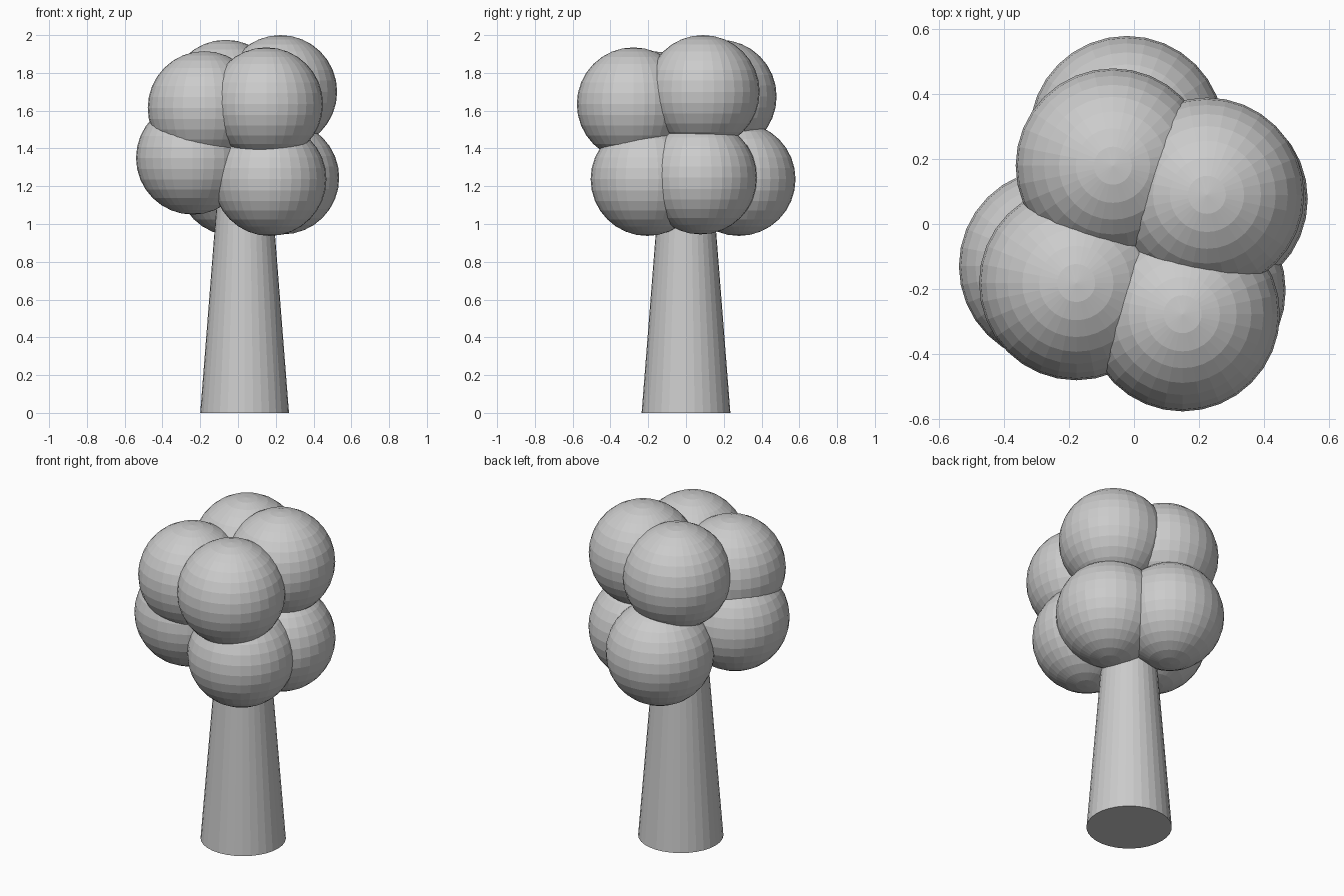
import bpy

cube = bpy.data.objects.get("Cube")
if cube:
    bpy.data.objects.remove(cube, do_unlink=True)

# One plain colour for the whole tree
grey = bpy.data.materials.new("light grey")
grey.use_nodes = True
colour = (0.6, 0.6, 0.6, 1)
grey.diffuse_color = colour
grey.node_tree.nodes["Principled BSDF"].inputs["Base Color"].default_value = colour


def finish(name):
    obj = bpy.context.object
    obj.name = name
    obj.data.materials.append(grey)
    return obj


# Tapered trunk, its top hidden inside the foliage
TRUNK_HEIGHT = 1.4
bpy.ops.mesh.primitive_cone_add(vertices=32, radius1=0.235, radius2=0.125,
                                depth=TRUNK_HEIGHT,
                                location=(0.035, 0, TRUNK_HEIGHT / 2))
finish("trunk")

# Two tiers of four faceted foliage balls
foliage = {
    "upper_back_foliage": (-0.065, 0.18, 1.675),
    "upper_left_foliage": (0.225, 0.09, 1.70),
    "upper_right_foliage": (-0.178, -0.182, 1.615),
    "upper_front_foliage": (0.15, -0.278, 1.635),
    "lower_back_foliage": (-0.022, 0.28, 1.237),
    "lower_left_foliage": (0.236, 0.077, 1.245),
    "lower_right_foliage": (-0.24, -0.13, 1.35),
    "lower_front_foliage": (0.168, -0.205, 1.237),
}
for name, centre in foliage.items():
    bpy.ops.mesh.primitive_uv_sphere_add(segments=32, ring_count=16,
                                         radius=0.3, location=centre)
    finish(name)
